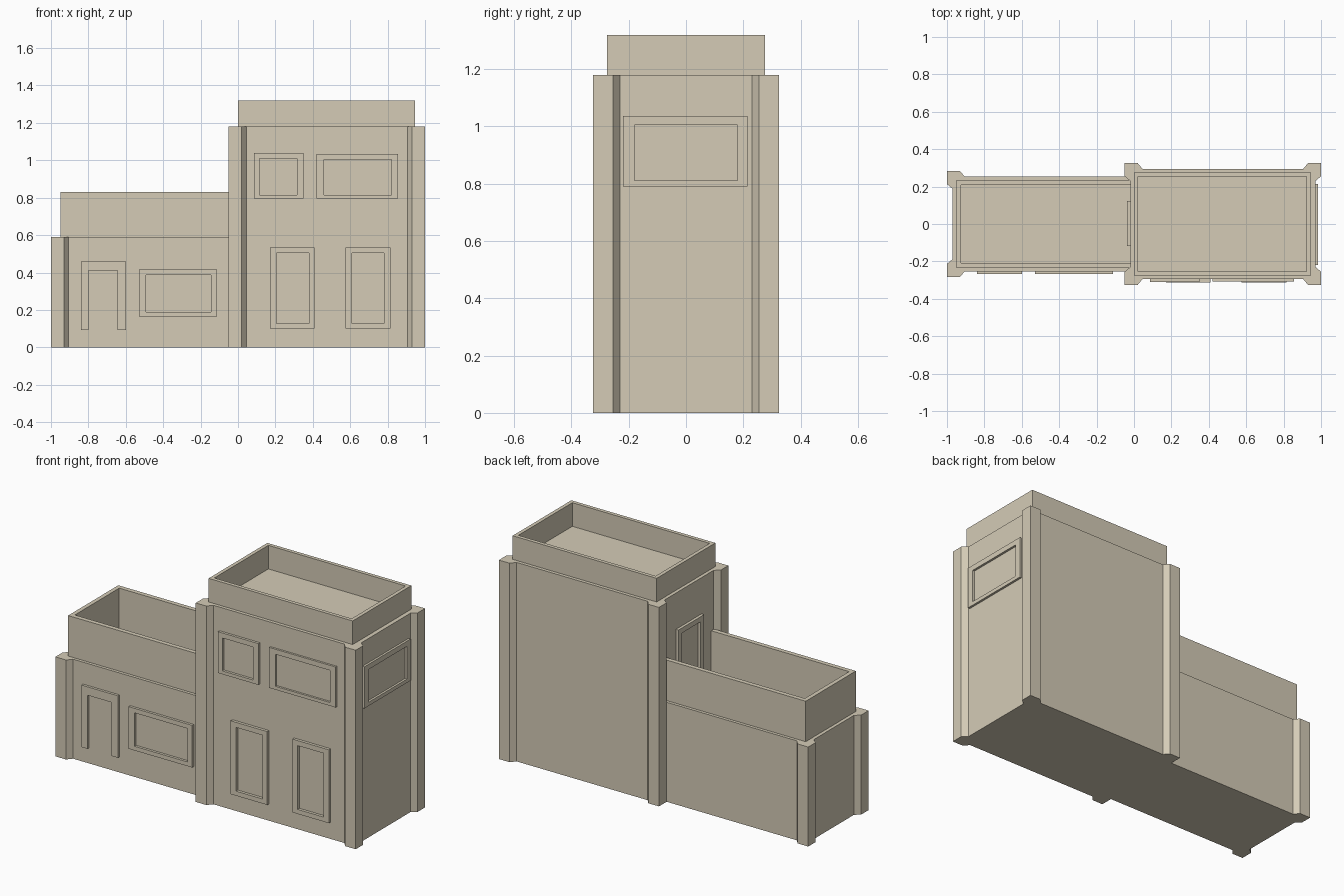
import bpy, bmesh
from mathutils import Vector

if "Cube" in bpy.data.objects:
    bpy.data.objects.remove(bpy.data.objects["Cube"])

tan = bpy.data.materials.new("tan plaster")
tan.diffuse_color = (0.66, 0.60, 0.47, 1)
tan.use_nodes = True
tan.node_tree.nodes["Principled BSDF"].inputs["Base Color"].default_value = tan.diffuse_color

# Maps a flat point (u, v) at distance d onto each facing
FACING = {
    "up": lambda u, v, d: Vector((u, v, d)),
    "front": lambda u, v, d: Vector((u, -d, v)),
    "right": lambda u, v, d: Vector((d, u, v)),
    "left": lambda u, v, d: Vector((-d, u, v)),
}


def extrude(name, polys, facing, d0, d1):
    """Extrude connected flat polygons from depth d0 to d1."""
    put = FACING[facing]
    bm = bmesh.new()
    cache = {}

    def vert(p):
        if p not in cache:
            cache[p] = bm.verts.new(put(p[0], p[1], d0))
        return cache[p]

    faces = [bm.faces.new([vert(p) for p in poly]) for poly in polys]
    out = bmesh.ops.extrude_face_region(bm, geom=faces, use_keep_orig=True)
    moved = [g for g in out["geom"] if isinstance(g, bmesh.types.BMVert)]
    bmesh.ops.translate(bm, verts=moved, vec=put(0, 0, d1) - put(0, 0, d0))
    bmesh.ops.recalc_face_normals(bm, faces=bm.faces[:])
    mesh = bpy.data.meshes.new(name)
    bm.to_mesh(mesh)
    bm.free()
    mesh.materials.append(tan)
    ob = bpy.data.objects.new(name, mesh)
    bpy.context.collection.objects.link(ob)
    return ob


def ring(outer, inner, skip=None):
    """Four quads between two rectangles (u0, u1, v0, v1); skip leaves a side open."""
    def corners(r):
        return [(r[0], r[2]), (r[1], r[2]), (r[1], r[3]), (r[0], r[3])]
    o, i = corners(outer), corners(inner)
    sides = ["bottom", "right", "top", "left"]
    return [[o[k], o[(k + 1) % 4], i[(k + 1) % 4], i[k]]
            for k in range(4) if sides[k] != skip]


def left_end(x, hy, rise):
    """Half outline of a left corner pillar, from the end wall to the long wall."""
    return [(x + 0.03, hy - 0.095), (x, hy - 0.07), (x, hy),
            (x + 0.07, hy), (x + 0.095, hy - rise)]


# Tall block with four chamfered corner pillars
half = left_end(-0.05, 0.325, 0.03)
back = half + [(0.95 - x, y) for x, y in reversed(half)]
extrude("tall_block", [back + [(x, -y) for x, y in reversed(back)]], "up", 0, 1.18)
extrude("tall_parapet", ring((0, 0.945, -0.275, 0.275), (0.022, 0.923, -0.253, 0.253)),
        "up", 1.175, 1.32)

# Low wing with pillars on its free end, running into the tall block
half = left_end(-1.0, 0.283, 0.03) + [(-0.015, 0.253)]
extrude("low_wing", [half + [(x, -y) for x, y in reversed(half)]], "up", 0, 0.59)
extrude("low_parapet",
        ring((-0.95, -0.015, -0.235, 0.235), (-0.925, -0.015, -0.208, 0.208), "right"),
        "up", 0.585, 0.83)

# Window and door frames: name, facing, wall depth, thickness, outer, inner, open side
FRAMES = [
    ("upper_small_window", "front", 0.295, 0.015,
     (0.085, 0.35, 0.795, 1.04), (0.115, 0.315, 0.815, 1.01), None),
    ("upper_wide_window", "front", 0.295, 0.012,
     (0.42, 0.855, 0.795, 1.035), (0.46, 0.82, 0.815, 1.005), None),
    ("left_door", "front", 0.295, 0.017,
     (0.17, 0.41, 0.10, 0.535), (0.205, 0.38, 0.127, 0.505), None),
    ("right_door", "front", 0.295, 0.017,
     (0.575, 0.815, 0.10, 0.535), (0.61, 0.78, 0.127, 0.505), None),
    ("wing_door", "front", 0.253, 0.015,
     (-0.84, -0.60, 0.092, 0.46), (-0.80, -0.643, 0.092, 0.41), "bottom"),
    ("wing_window", "front", 0.253, 0.015,
     (-0.53, -0.113, 0.165, 0.415), (-0.492, -0.145, 0.19, 0.388), None),
    ("side_window", "right", 0.97, 0.013,
     (-0.22, 0.215, 0.79, 1.037), (-0.18, 0.18, 0.812, 1.006), None),
    ("roof_door", "left", 0.02, 0.017,
     (-0.117, 0.123, 0.585, 0.965), (-0.082, 0.088, 0.585, 0.935), "bottom"),
]
for name, facing, wall, thick, outer, inner, skip in FRAMES:
    extrude(name + "_frame", ring(outer, inner, skip), facing, wall - 0.004, wall + thick)
